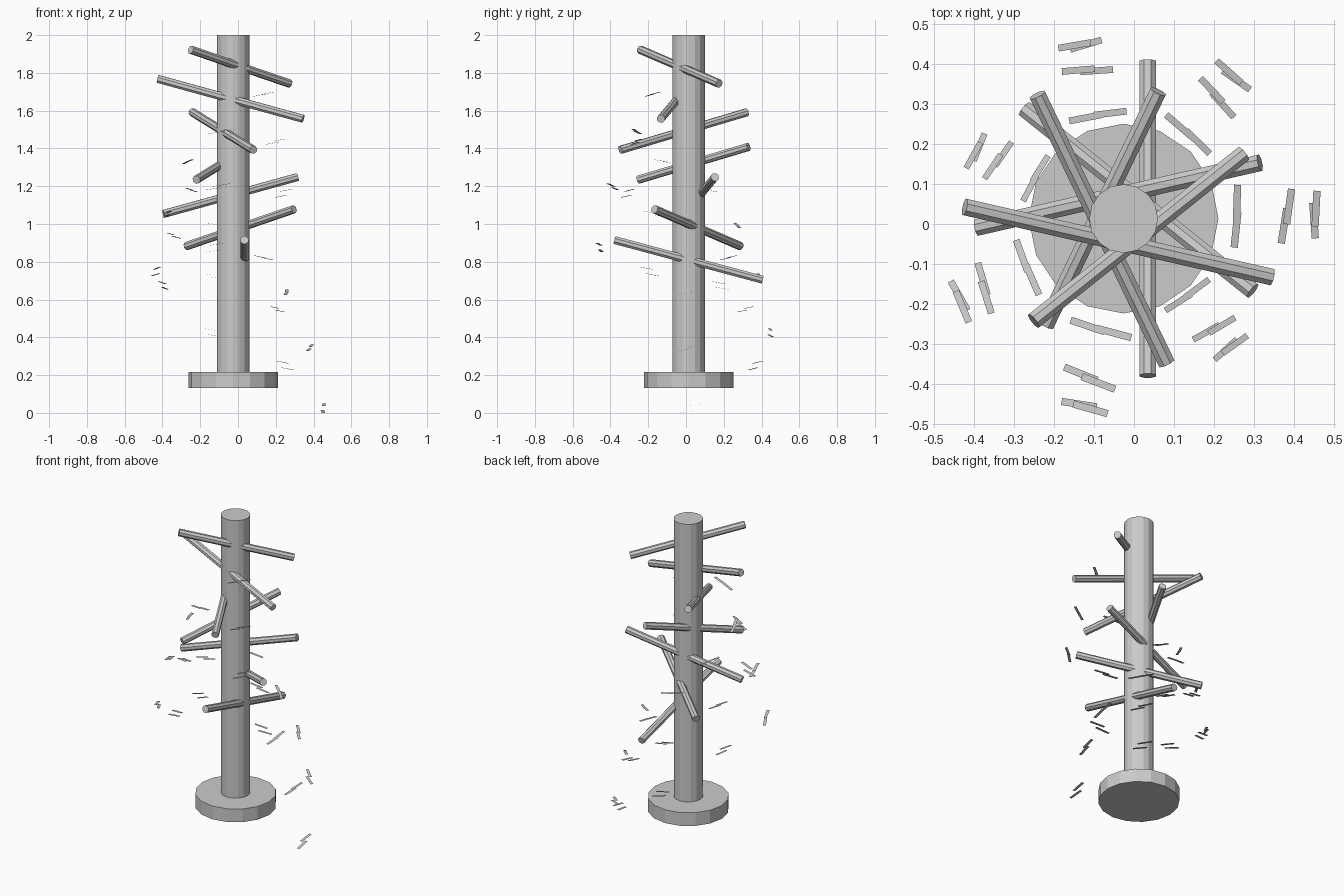
import bpy, bmesh
from math import radians, tau
from mathutils import Matrix, Vector

if "Cube" in bpy.data.objects:
    bpy.data.objects.remove(bpy.data.objects["Cube"])

CX, CY = -0.026, 0.0135
AXIS = Matrix.Translation((CX, CY, 0))


def cylinder(name, sides, radius, length, matrix):
    bm = bmesh.new()
    bmesh.ops.create_cone(bm, cap_ends=True, segments=sides, radius1=radius,
                          radius2=radius, depth=length)
    return finish(name, bm, matrix)


def finish(name, bm, matrix):
    bm.transform(matrix)
    mesh = bpy.data.meshes.new(name)
    bm.to_mesh(mesh)
    bm.free()
    obj = bpy.data.objects.new(name, mesh)
    bpy.context.collection.objects.link(obj)
    return obj


def upright(name, sides, radius, z0, z1):
    # a vertical cylinder with a corner on the x axis
    return cylinder(name, sides, radius, z1 - z0,
                    AXIS @ Matrix.Translation((0, 0, (z0 + z1) / 2)))


# central post and its foot
upright("post", 16, 0.086, 0.14, 2.0)
upright("base", 16, 0.237, 0.132, 0.217)

# hanging slats of one tier: radial, along rod, height, turn in degrees
SLATS = [
    (0.2235, 0.040, -0.165, -2), (0.221, -0.028, -0.178, -6),
    (0.3535, 0.030, -0.455, -8), (0.341, -0.018, -0.475, -9),
    (0.421, 0.025, -0.767, -3), (0.416, -0.005, -0.803, 4),
]

# seven tiers climbing in a spiral, each a sloping rod beside the post axis
LENGTHS = [0.813, 0.755, 0.752, 0.67, 0.77, 0.815, 0.694]
for i, length in enumerate(LENGTHS):
    tier = (AXIS @ Matrix.Rotation(i * tau / 7, 4, 'Z')
            @ Matrix.Translation((0.06, 0, 0.81 + 0.1705 * i)))
    # rod lies along local y, its +y end dipping 15 degrees
    cylinder(f"rod_{i + 1}", 8, 0.0225, length,
             tier @ Matrix.Rotation(radians(-105), 4, 'X')
             @ Matrix.Rotation(tau / 16, 4, 'Z'))

    # flat slats grow with the rod length
    s = length / 0.813
    bm = bmesh.new()
    for u, t, z, turn in SLATS:
        place = (Matrix.Translation(Vector((u, t, z)) * s)
                 @ Matrix.Rotation(radians(turn), 4, 'Z')
                 @ Matrix.Rotation(radians(9), 4, 'X')
                 @ Matrix.Diagonal((0.018 * s, 0.09 * s, 1, 1)))
        bmesh.ops.create_grid(bm, x_segments=1, y_segments=1, size=0.5, matrix=place)
    finish(f"slats_{i + 1}", bm, tier)
